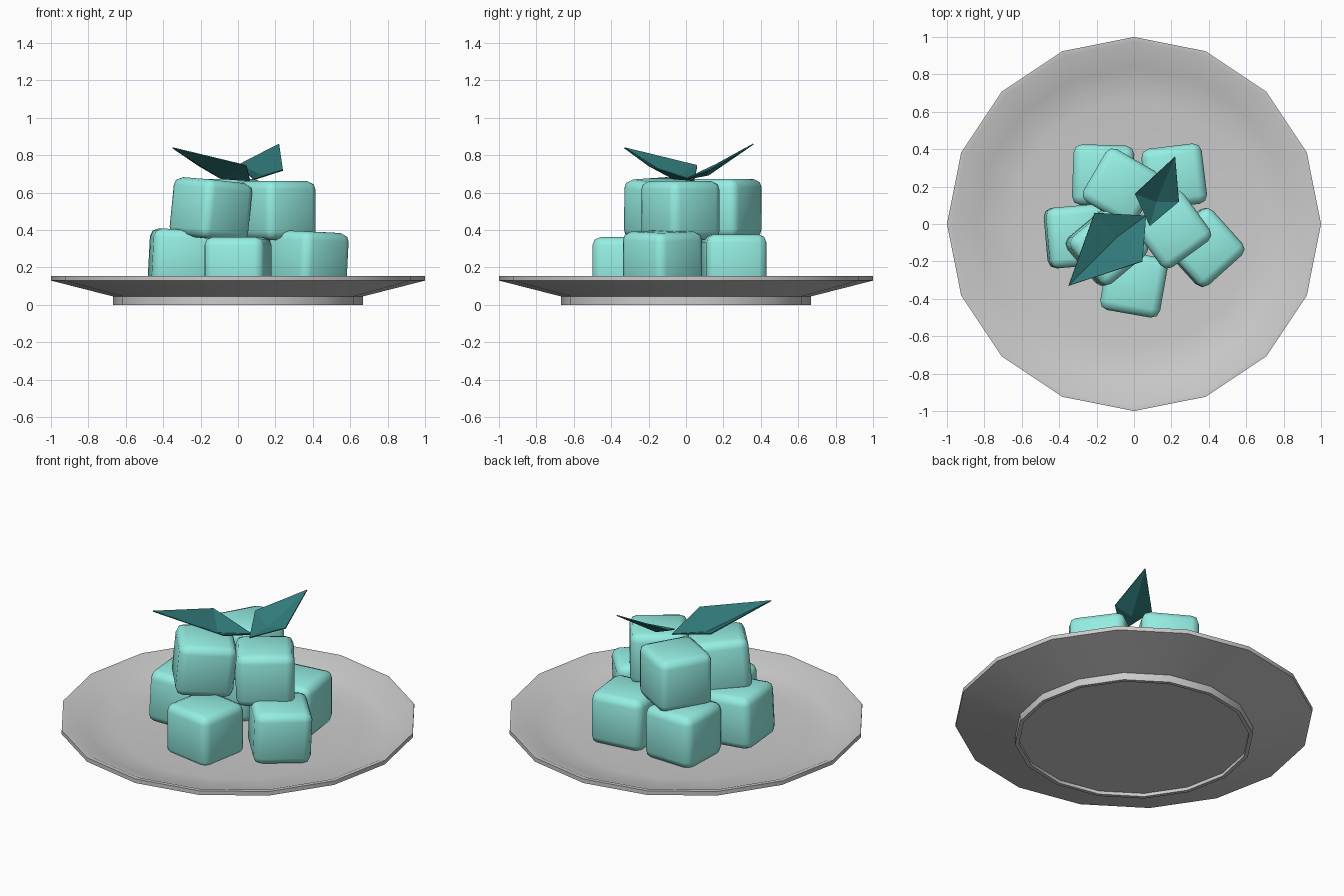
import bpy, bmesh, math
from mathutils import Vector

if "Cube" in bpy.data.objects:
    bpy.data.objects.remove(bpy.data.objects["Cube"])


def material(name, rgb):
    m = bpy.data.materials.new(name)
    m.diffuse_color = (*rgb, 1)
    m.use_nodes = True
    m.node_tree.nodes["Principled BSDF"].inputs["Base Color"].default_value = m.diffuse_color
    return m


def make_object(name, bm, mat=None):
    bmesh.ops.recalc_face_normals(bm, faces=bm.faces)
    mesh = bpy.data.meshes.new(name)
    bm.to_mesh(mesh)
    bm.free()
    ob = bpy.data.objects.new(name, mesh)
    bpy.context.collection.objects.link(ob)
    if mat:
        mesh.materials.append(mat)
    return ob


def smooth(ob, angle):
    bpy.ops.object.select_all(action='DESELECT')
    ob.select_set(True)
    bpy.context.view_layer.objects.active = ob
    bpy.ops.object.shade_smooth_by_angle(angle=math.radians(angle))


jelly = material("jelly", (0.30, 0.86, 0.77))
leaf_green = material("leaf_green", (0.03, 0.19, 0.19))

# Plate: 16-sided lathe with foot ring, sloped underside and shallow dish
SIDES = 16
profile = [(0.645, 0.02), (0.645, 0.0), (0.667, 0.0), (0.667, 0.045),
           (1.0, 0.13), (1.0, 0.155), (0.975, 0.155), (0.84, 0.095), (0.66, 0.075)]
bm = bmesh.new()
rings = [[bm.verts.new((r * math.cos(i * math.tau / SIDES),
                        r * math.sin(i * math.tau / SIDES), z))
          for i in range(SIDES)] for r, z in profile]
for a, b in zip(rings, rings[1:]):
    for i in range(SIDES):
        j = (i + 1) % SIDES
        bm.faces.new((a[i], a[j], b[j], b[i]))
bm.faces.new(rings[0])
bm.faces.new(rings[-1])
smooth(make_object("plate", bm), 40)

# Jelly cubes: x, y, z of centre, turn, tilt about x and y (degrees)
cubes = [
    (-0.165, 0.26, 0.22, -2, 0, 0),     # lower tier
    (0.215, 0.255, 0.22, 7, 0, 0),
    (-0.305, -0.065, 0.245, 5, 0, 3),
    (0.375, -0.125, 0.235, 42, 2, 2),
    (0.0, -0.32, 0.205, -10, 0, 0),
    (-0.07, 0.20, 0.515, -30, 0, 0),    # upper tier
    (0.205, -0.03, 0.505, 36, 0, 0),
    (-0.145, -0.12, 0.51, 40, 3, 5),
]
for n, (x, y, z, turn, tx, ty) in enumerate(cubes, 1):
    bm = bmesh.new()
    bmesh.ops.create_cube(bm, size=1)
    bmesh.ops.scale(bm, vec=(0.325, 0.325, 0.315), verts=bm.verts)
    bmesh.ops.bevel(bm, geom=bm.edges[:], offset=0.045, segments=2,
                    profile=0.5, affect='EDGES')
    ob = make_object(f"jelly_cube_{n}", bm, jelly)
    ob.location = (x, y, z)
    ob.rotation_euler = [math.radians(a) for a in (tx, ty, turn)]
    smooth(ob, 60)

# Leaves: two folded sheets, outline plus a low point on the midrib
leaves = {
    "left_leaf": [(-0.35, -0.33, 0.84), (-0.21, 0.06, 0.745), (0.065, 0.045, 0.665),
                  (0.045, -0.20, 0.745), (-0.09, -0.07, 0.675)],
    "right_leaf": [(0.22, 0.36, 0.86), (0.24, 0.12, 0.72), (0.085, -0.01, 0.67),
                   (0.005, 0.16, 0.75), (0.12, 0.12, 0.695)],
}
for name, pts in leaves.items():
    bm = bmesh.new()
    v = [bm.verts.new(p) for p in pts]
    for i in range(4):
        bm.faces.new((v[i], v[(i + 1) % 4], v[4]))
    ob = make_object(name, bm, leaf_green)
    mod = ob.modifiers.new("thickness", 'SOLIDIFY')
    mod.thickness = 0.006
    mod.offset = 0
